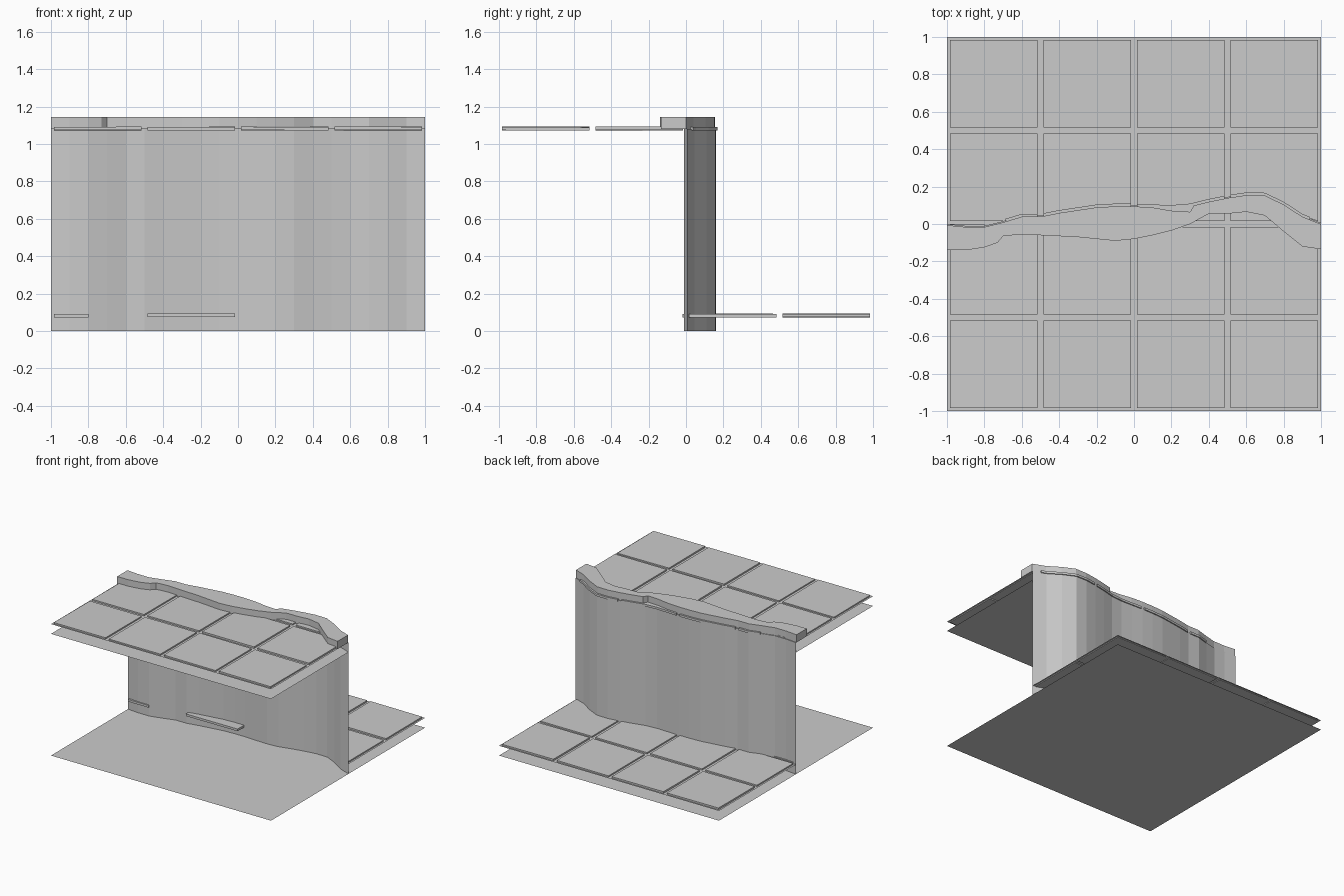
import bpy, bmesh, random

random.seed(4)
if "Cube" in bpy.data.objects:
    bpy.data.objects.remove(bpy.data.objects["Cube"], do_unlink=True)

stone = bpy.data.materials.new("plain_stone_grey")
stone.use_nodes = True
colour = (0.6, 0.6, 0.6, 1)
stone.diffuse_color = colour
stone.node_tree.nodes["Principled BSDF"].inputs["Base Color"].default_value = colour

LOW, HIGH = 0.08, 1.08      # paving levels
TILE, GAP = 0.47, 0.015     # paving tile size and half joint

# Outlines sampled every 0.1 along x
WALL = [0, -.01, -.01, .015, .045, .045, .065, .08, .095, .1, .1,
        .095, .092, .1, .125, .145, .16, .158, .11, .045, .005]
KERB_FRONT = [-.14, -.14, -.125, -.065, -.055, -.06, -.065, -.07, -.08, -.09, -.08,
              -.06, -.035, 0, .055, .055, .065, .045, -.04, -.12, -.135]


def sample(values, x):
    t = min(max((x + 1) * 10, 0), 19.9999)
    i = int(t)
    return values[i] + (values[i + 1] - values[i]) * (t - i)


def wall_y(x):
    return sample(WALL, x)


def kerb_front(x):
    return -.1 if abs(x + .73) < .001 else sample(KERB_FRONT, x)


def kerb_back(x):
    # the kerb recedes from the wall a little before its step
    return wall_y(x) - (.035 * max(0, (x - .05) / .25) if .05 < x < .31 else .006)


def finish(name, bm):
    bmesh.ops.recalc_face_normals(bm, faces=bm.faces)
    mesh = bpy.data.meshes.new(name)
    bm.to_mesh(mesh)
    bm.free()
    mesh.materials.append(stone)
    obj = bpy.data.objects.new(name, mesh)
    bpy.context.collection.objects.link(obj)
    return obj


def stations(x0, x1, extra=()):
    inner = [i / 10 - 1 for i in range(21)] + list(extra)
    return sorted({x0, x1, *[x for x in inner if x0 + .001 < x < x1 - .001]})


def strip(name, xs, front, back, z, thickness=0):
    """Flat sheet between two outlines, optionally extruded upward."""
    bm = bmesh.new()
    rows = [[bm.verts.new((x, f(x), z)) for f in (front, back)] for x in xs]
    for a, b in zip(rows, rows[1:]):
        bm.faces.new((a[0], b[0], b[1], a[1]))
    if thickness:
        top = bmesh.ops.extrude_face_region(bm, geom=bm.faces[:])["geom"]
        for v in top:
            if isinstance(v, bmesh.types.BMVert):
                v.co.z += thickness
    return finish(name, bm)


def tile(name, x, y, level):
    """Square paving slab, laid slightly unevenly."""
    bm = bmesh.new()
    bmesh.ops.create_cube(bm, size=1)
    bmesh.ops.scale(bm, vec=(TILE, TILE, .018), verts=bm.verts)
    obj = finish(name, bm)
    obj.location = (x, y, level + .002 + random.uniform(-.001, .002))
    obj.rotation_euler = [random.uniform(-.006, .006) for _ in range(2)] + [0]


full = stations(-1, 1)

# Ground, lower paving bed, raised floor and upper paving bed
strip("ground", full, lambda x: -1, lambda x: 1, 0)
strip("lower_paving_bed", full, wall_y, lambda x: 1, LOW)
strip("raised_floor", full, lambda x: -1, wall_y, HIGH - .08)
strip("upper_paving_bed", full, lambda x: -1, wall_y, HIGH)

# Retaining wall: a single curved sheet
bm = bmesh.new()
cols = [[bm.verts.new((x, wall_y(x), z)) for z in (0, HIGH)] for x in full]
for a, b in zip(cols, cols[1:]):
    bm.faces.new((a[0], b[0], b[1], a[1]))
finish("retaining_wall", bm)

# Kerb along the top of the wall
strip("kerb", stations(-1, 1, (-.73, .32)), kerb_front, kerb_back, HIGH, .063)

# Paving: whole slabs plus slabs trimmed along the wall
for col in range(4):
    x = -.75 + col * .5
    x0, x1 = x - TILE / 2, x + TILE / 2
    for y in (-.75, -.25):
        tile("upper_tile", x, y, HIGH)
    tile("lower_tile", x, .75, LOW)
    if col == 1:
        tile("lower_tile", x, .25, LOW)
    else:
        strip("lower_trimmed_tile", stations(x0, x1), lambda x: max(GAP, wall_y(x)),
              lambda x: .5 - GAP, LOW - .007, .018)
    # sliver behind the kerb, only where the wall bows backward
    a, b = max(x0, -.69), min(x1, .94)
    strip("upper_trimmed_tile", stations(a, b), lambda x: GAP,
          lambda x: max(GAP + .002, wall_y(x) + .009), HIGH - .007, .018)

strip("lower_edge_sliver", stations(-.985, -.8), lambda x: -.02,
      lambda x: 0, LOW - .007, .018)
